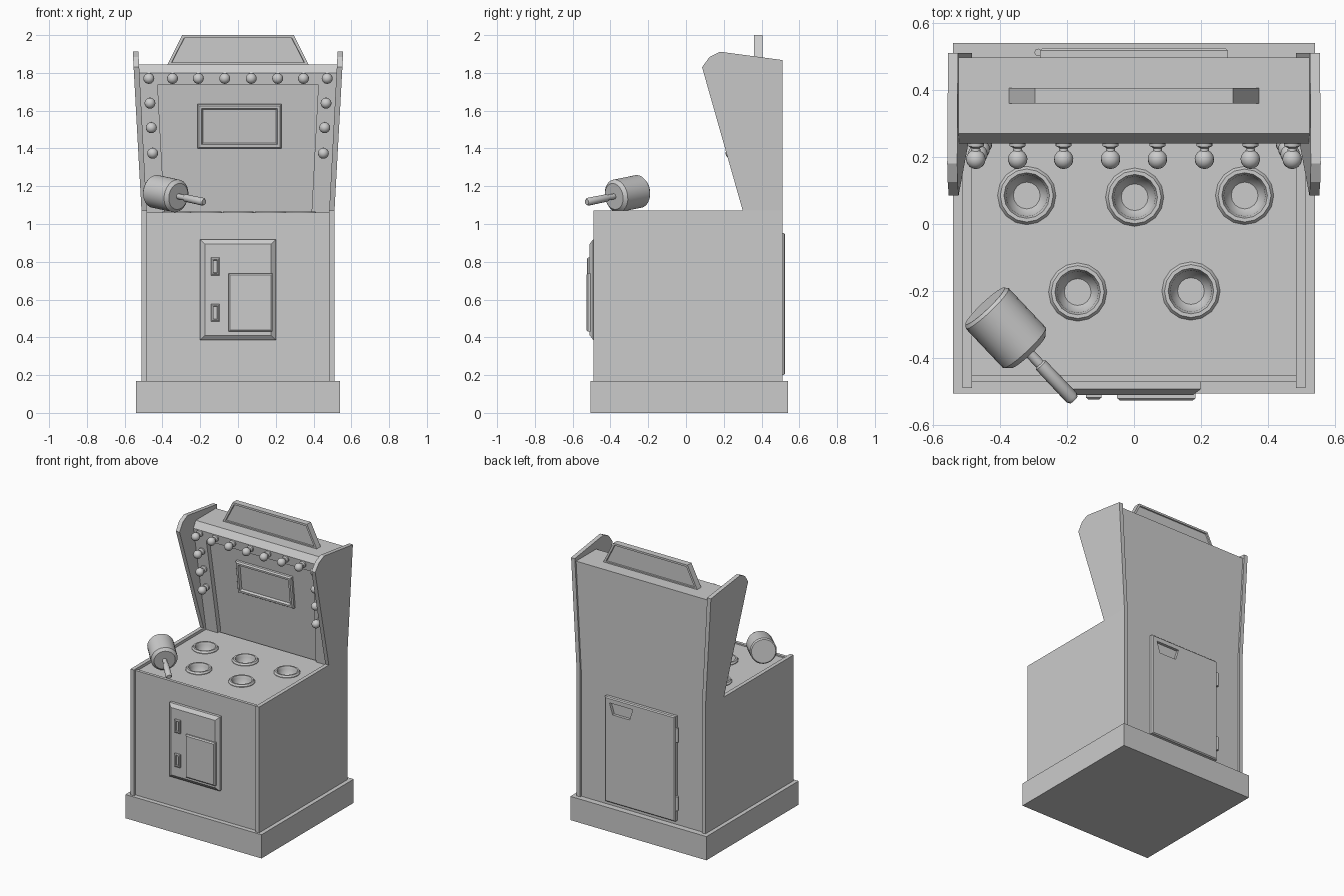
import bpy, bmesh, math
from mathutils import Vector, Matrix

if "Cube" in bpy.data.objects:
    bpy.data.objects.remove(bpy.data.objects["Cube"])

def finish(bm, name, smooth=False, matrix=None):
    bmesh.ops.remove_doubles(bm, verts=bm.verts, dist=1e-5)
    bmesh.ops.recalc_face_normals(bm, faces=bm.faces)
    if matrix:
        bm.transform(matrix)
    me = bpy.data.meshes.new(name)
    bm.to_mesh(me)
    bm.free()
    ob = bpy.data.objects.new(name, me)
    bpy.context.collection.objects.link(ob)
    if smooth:
        bpy.context.view_layer.objects.active = ob
        ob.select_set(True)
        bpy.ops.object.shade_smooth_by_angle(angle=math.radians(35))
        ob.select_set(False)
    return ob

def slab(name, polys, xa, xb):
    """Side-view (y, z) polygons stretched between x = xa(z) and x = xb(z)."""
    bm = bmesh.new()
    for p in polys:
        bm.faces.new([bm.verts.new((xa(z), y, z)) for y, z in p])
    bmesh.ops.remove_doubles(bm, verts=bm.verts, dist=1e-5)
    r = bmesh.ops.extrude_face_region(bm, geom=bm.faces[:], use_keep_orig=True)
    for v in r["geom"]:
        if isinstance(v, bmesh.types.BMVert):
            v.co.x = xb(v.co.z)
    return finish(bm, name)

def loft(name, loops, matrix=None):
    """Bridge successive point loops and cap both ends."""
    bm = bmesh.new()
    rows = [[bm.verts.new(p) for p in l] for l in loops]
    n = len(rows[0])
    for a, b in zip(rows, rows[1:]):
        for i in range(n):
            j = (i + 1) % n
            bm.faces.new((a[i], a[j], b[j], b[i]))
    bm.faces.new(rows[0])
    bm.faces.new(rows[-1])
    return finish(bm, name, matrix=matrix)

def rect(x0, x1, z0, z1, y, inset=0):
    x0, x1, z0, z1 = x0 + inset, x1 - inset, z0 + inset, z1 - inset
    return [(x0, y, z0), (x1, y, z0), (x1, y, z1), (x0, y, z1)]

def box(name, x0, x1, y0, y1, z0, z1):
    return loft(name, [rect(x0, x1, z0, z1, y0), rect(x0, x1, z0, z1, y1)])

def lathe(name, profile, n, matrix=None, smooth=True):
    """Spin an (r, z) profile round z."""
    bm = bmesh.new()
    vs = [bm.verts.new((r, 0, z)) for r, z in profile]
    es = [bm.edges.new(p) for p in zip(vs, vs[1:])]
    bmesh.ops.spin(bm, geom=vs + es, cent=(0, 0, 0), axis=(0, 0, 1),
                   angle=2 * math.pi, steps=n)
    return finish(bm, name, smooth, matrix)

def aim(loc, direction):
    return Matrix.Translation(loc) @ Vector(direction).to_track_quat('Z', 'Y').to_matrix().to_4x4()

def cut(ob, cutter):
    m = ob.modifiers.new("cut", 'BOOLEAN')
    m.operation, m.solver, m.object = 'DIFFERENCE', 'EXACT', cutter
    bpy.context.view_layer.objects.active = ob
    bpy.ops.object.modifier_apply(modifier=m.name)
    bpy.data.objects.remove(cutter)

KINK = 1.072                                   # height where the sides start to flare
outer = lambda z: 0.511 + max(0, z - KINK) * 0.055
inner = lambda z: 0.483 + max(0, z - KINK) * 0.053
face_y = lambda z: 0.24 + (1.80 - z) * 0.115   # leaning face of the light frame
neg = lambda f: (lambda z: -f(z))

# Plinth
box("plinth", -0.54, 0.54, -0.505, 0.54, 0, 0.17)

# Flared side panels
low = [(-0.49, 0.17), (0.51, 0.17), (0.51, KINK), (0.30, KINK), (-0.49, KINK)]
up = [(0.30, KINK), (0.51, KINK), (0.51, 1.868), (0.18, 1.912), (0.125, 1.885), (0.085, 1.83)]
slab("side_panel_right", [low, up], inner, outer)
slab("side_panel_left", [low, up], neg(inner), neg(outer))

# Front and back panels
box("front_panel", -0.483, 0.483, -0.472, -0.45, 0.17, 1.062)
slab("back_panel", [[(0.475, a), (0.497, a), (0.497, b), (0.475, b)]
                    for a, b in ((0.17, KINK), (KINK, 1.82))], neg(inner), inner)

# Header, backboard and light frame
slab("header", [[(0.24, 1.80), (0.27, 1.845), (0.497, 1.845), (0.497, 1.82), (0.30, 1.80)]],
     neg(inner), inner)
strip = lambda z0, z1, a, b: [(face_y(z0) + a, z0), (face_y(z0) + b, z0),
                              (face_y(z1) + b, z1), (face_y(z1) + a, z1)]
slab("backboard", [strip(1.03, KINK, 0.035, 0.055), strip(KINK, 1.80, 0.035, 0.055)],
     neg(inner), inner)
slab("frame_top", [strip(1.735, 1.80, 0, 0.036)], neg(inner), inner)
post_in = lambda z: inner(z) - 0.093
slab("frame_post_right", [strip(1.05, KINK, 0, 0.036), strip(KINK, 1.735, 0, 0.036)], post_in, inner)
slab("frame_post_left", [strip(1.05, KINK, 0, 0.036), strip(KINK, 1.735, 0, 0.036)],
     neg(post_in), neg(inner))

# Score screen with raised rim
tilt = Matrix.Translation((0.008, face_y(1.518) + 0.035, 1.518)) @ Matrix.Rotation(math.atan(0.115), 4, 'X')
s = (-0.222, 0.222, -0.118, 0.118)
loft("score_screen", [rect(*s, 0.01), rect(*s, -0.015), rect(*s, -0.025, 0.008),
                      rect(*s, -0.025, 0.022), rect(*s, -0.008, 0.028)], tilt)

# Light bulbs
bulb = [(0, 0), (0.024, 0), (0.024, 0.01), (0.013, 0.016)]
bulb += [(0.029 * math.sin(t), 0.05 - 0.029 * math.cos(t))
         for t in [0.5 + k * (math.pi - 0.5) / 8 for k in range(9)]]
spots = [(x * sgn, 1.776) for x in (0.07, 0.21, 0.347, 0.472) for sgn in (-1, 1)]
spots += [(x * sgn, z) for x, z in ((0.466, 1.645), (0.459, 1.515), (0.452, 1.38)) for sgn in (-1, 1)]
for i, (x, z) in enumerate(spots):
    lathe(f"bulb_{i}", bulb, 16, aim((x, face_y(z), z), (0, -1, -0.115)))

# Top sign board with inset faces
def sign(y, d=0):
    return [(-0.375 + 1.6 * d, y, 1.84 + d), (0.375 - 1.6 * d, y, 1.84 + d),
            (0.295 - 0.7 * d, y, 2.0 - d), (-0.295 + 0.7 * d, y, 2.0 - d)]
loft("top_sign", [sign(0.368, 0.016), sign(0.36, 0.014), sign(0.36), sign(0.405),
                  sign(0.405, 0.014), sign(0.397, 0.016)])

# Play deck with five cups
deck = box("play_deck", -0.483, 0.483, -0.45, 0.345, 1.03, 1.052)
cup = [(0.087, 1.045), (0.087, 1.056), (0.079, 1.067), (0.068, 1.067), (0.062, 1.05),
       (0.058, 1.02), (0.040, 1.0), (0, 1.0)]
for i, (x, y) in enumerate([(-0.32, 0.085), (0.002, 0.08), (0.33, 0.085), (-0.168, -0.203), (0.17, -0.2)]):
    at = Matrix.Translation((x, y, 0))
    cut(deck, lathe("hole_cutter", [(0, 1.0), (0.076, 1.0), (0.076, 1.1), (0, 1.1)], 16, at, False))
    lathe(f"cup_{i}", cup, 16, at)

# Coin door on the front
d = (-0.2, 0.2, 0.387, 0.918)
loft("coin_door", [rect(*d, -0.46), rect(*d, -0.492), rect(*d, -0.51, 0.024)])
d = (-0.05, 0.183, 0.43, 0.738)
loft("coin_return", [rect(*d, -0.50), rect(*d, -0.52), rect(*d, -0.527, 0.008)])
for i, z in enumerate((0.53, 0.775)):
    d = (-0.143, -0.097, z - 0.047, z + 0.047)
    loft(f"coin_slot_{i}", [rect(*d, -0.50), rect(*d, -0.518), rect(*d, -0.523, 0.006),
                            rect(*d, -0.523, 0.012), rect(*d, -0.514, 0.014)])

# Service door on the back, with a grip recess and hinges
d = (-0.28, 0.28, 0.2, 0.952)
door = loft("service_door", [rect(*d, 0.49), rect(*d, 0.518), rect(*d, 0.525, 0.007)])
grip = [(0.055, 0.915), (0.24, 0.915), (0.215, 0.835), (0.08, 0.835)]
cut(door, loft("grip_cutter", [[(x, y, z) for x, z in grip] for y in (0.505, 0.56)]))
for i, z in enumerate((0.33, 0.82)):
    lathe(f"hinge_{i}", [(0, -0.05), (0.011, -0.05), (0.011, 0.05), (0, 0.05)], 12,
          Matrix.Translation((-0.286, 0.512, z)))

# Mallet lying on the deck
axis = Vector((0.69, -0.73, -0.15)).normalized()
place = aim((-0.38, -0.313, 1.16), axis)
lathe("mallet_head", [(0, -0.095), (0.080, -0.095), (0.088, -0.085), (0.088, 0.078),
                      (0.070, 0.095), (0, 0.095)], 24, place)
lathe("mallet_handle", [(0, 0.09), (0.015, 0.09), (0.015, 0.145), (0.020, 0.15), (0.021, 0.285),
                        (0.015, 0.295), (0, 0.295)], 12, place)
